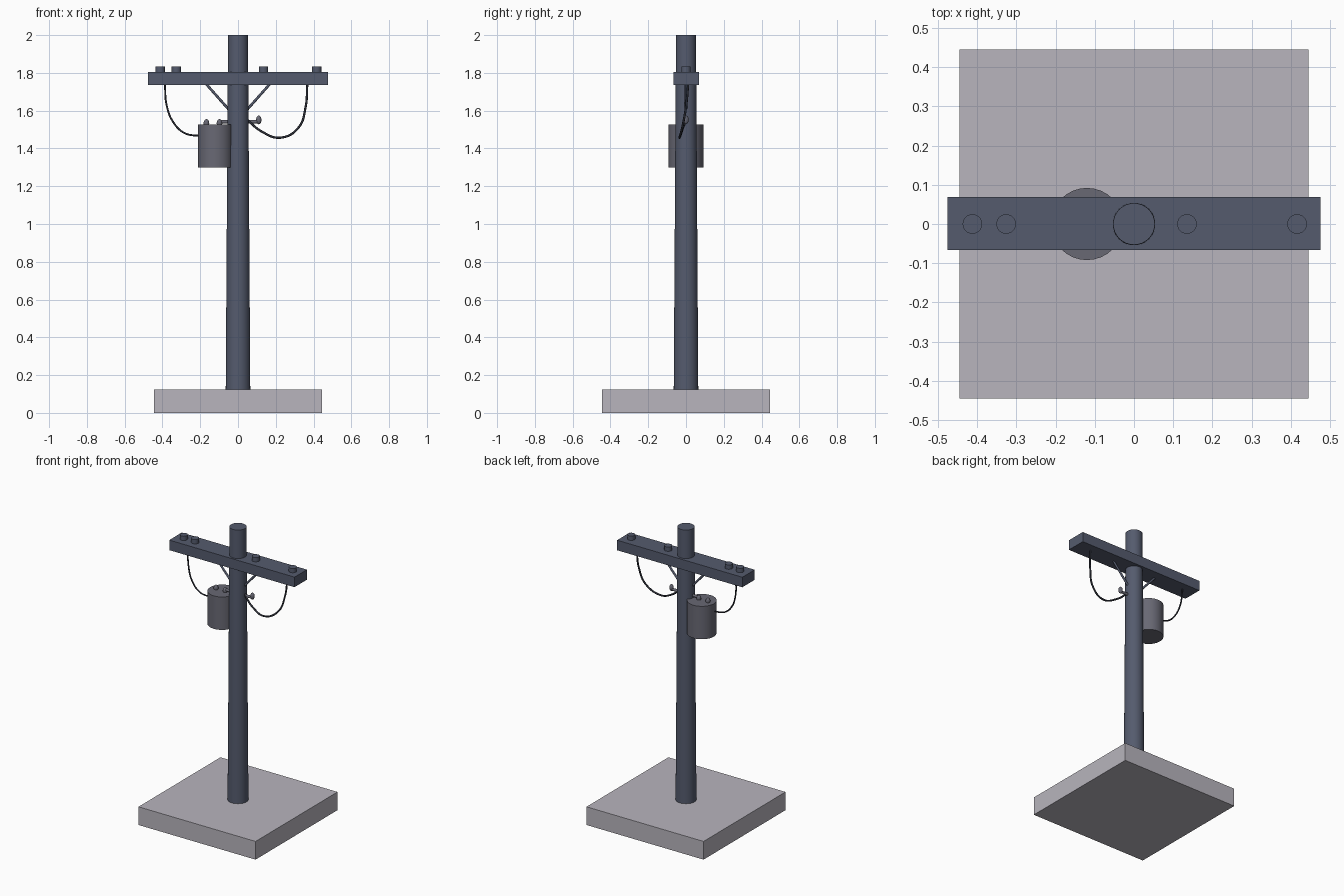
import bpy, math
from mathutils import Vector

if "Cube" in bpy.data.objects:
    bpy.data.objects.remove(bpy.data.objects["Cube"])


def material(name, rgb):
    m = bpy.data.materials.new(name)
    m.diffuse_color = (*rgb, 1)
    m.use_nodes = True
    m.node_tree.nodes["Principled BSDF"].inputs["Base Color"].default_value = m.diffuse_color
    return m


DARK = material("dark_slate", (0.09, 0.105, 0.155))
STONE = material("concrete", (0.48, 0.46, 0.51))
TANK = material("tank_grey", (0.14, 0.14, 0.175))
WIRE = material("black_wire", (0.025, 0.028, 0.04))


def box(name, size, loc, mat):
    bpy.ops.mesh.primitive_cube_add(size=1, location=loc)
    o = bpy.context.object
    o.name = name
    o.scale = size
    bpy.ops.object.transform_apply(location=False, rotation=False)
    o.data.materials.append(mat)
    return o


def rod(name, a, b, r1, r2, mat, sides=32):
    a, b = Vector(a), Vector(b)
    d = b - a
    bpy.ops.mesh.primitive_cone_add(vertices=sides, radius1=r1, radius2=r2,
                                    depth=d.length, location=(a + b) / 2)
    o = bpy.context.object
    o.name = name
    o.rotation_euler = d.to_track_quat('Z', 'Y').to_euler()
    o.data.materials.append(mat)
    bpy.ops.object.shade_smooth_by_angle(angle=math.radians(40))
    return o


def knob(name, loc, scale):
    bpy.ops.mesh.primitive_uv_sphere_add(segments=16, ring_count=10, radius=1, location=loc)
    o = bpy.context.object
    o.name = name
    o.scale = scale
    o.data.materials.append(TANK)
    bpy.ops.object.shade_smooth()


def wire(name, points, radius):
    c = bpy.data.curves.new(name, 'CURVE')
    c.dimensions = '3D'
    c.bevel_depth = radius
    c.bevel_resolution = 2
    c.use_fill_caps = True
    s = c.splines.new('BEZIER')
    s.bezier_points.add(len(points) - 1)
    for bp, p in zip(s.bezier_points, points):
        bp.co = p
        bp.handle_left_type = bp.handle_right_type = 'AUTO'
    o = bpy.data.objects.new(name, c)
    bpy.context.collection.objects.link(o)
    c.materials.append(WIRE)


# Base slab, tapered pole and crossarm
box("base_slab", (0.89, 0.89, 0.125), (0, 0, 0.0625), STONE)
rod("pole", (0, 0, 0.12), (0, 0, 2.0), 0.065, 0.053, DARK)
box("crossarm", (0.952, 0.135, 0.069), (0, 0.001, 1.77), DARK)

# Insulators on the crossarm
for i, x in enumerate((-0.412, -0.326, 0.135, 0.416)):
    rod(f"insulator_{i + 1}", (x, 0, 1.795), (x, 0, 1.834), 0.025, 0.025, DARK, 24)

# Diagonal braces
for side, s in (("left", -1), ("right", 1)):
    rod(f"brace_{side}", (s * 0.172, 0, 1.745), (s * 0.03, 0, 1.585), 0.007, 0.007, DARK, 12)

# Transformer can with bushings
rod("transformer_can", (-0.12, 0, 1.30), (-0.12, 0, 1.526), 0.092, 0.092, TANK)
for i, x in enumerate((-0.167, -0.098)):
    knob(f"bushing_{i + 1}", (x, 0, 1.533), (0.015, 0.015, 0.022))

# Bracket rod through the pole with end knob
rod("bracket_rod", (-0.098, 0, 1.541), (0.115, 0, 1.541), 0.009, 0.009, TANK, 12)
knob("bracket_knob", (0.11, 0, 1.551), (0.014, 0.014, 0.023))

# Hanging wires
wire("left_wire", [(-0.387, 0.01, 1.745), (-0.378, 0.002, 1.63), (-0.34, -0.01, 1.535),
                   (-0.28, -0.015, 1.48), (-0.20, -0.015, 1.466)], 0.005)
wire("right_wire", [(0.367, 0.012, 1.745), (0.358, 0, 1.62), (0.32, -0.02, 1.51),
                    (0.225, -0.035, 1.457), (0.125, -0.022, 1.49), (0.04, 0, 1.56)], 0.006)
